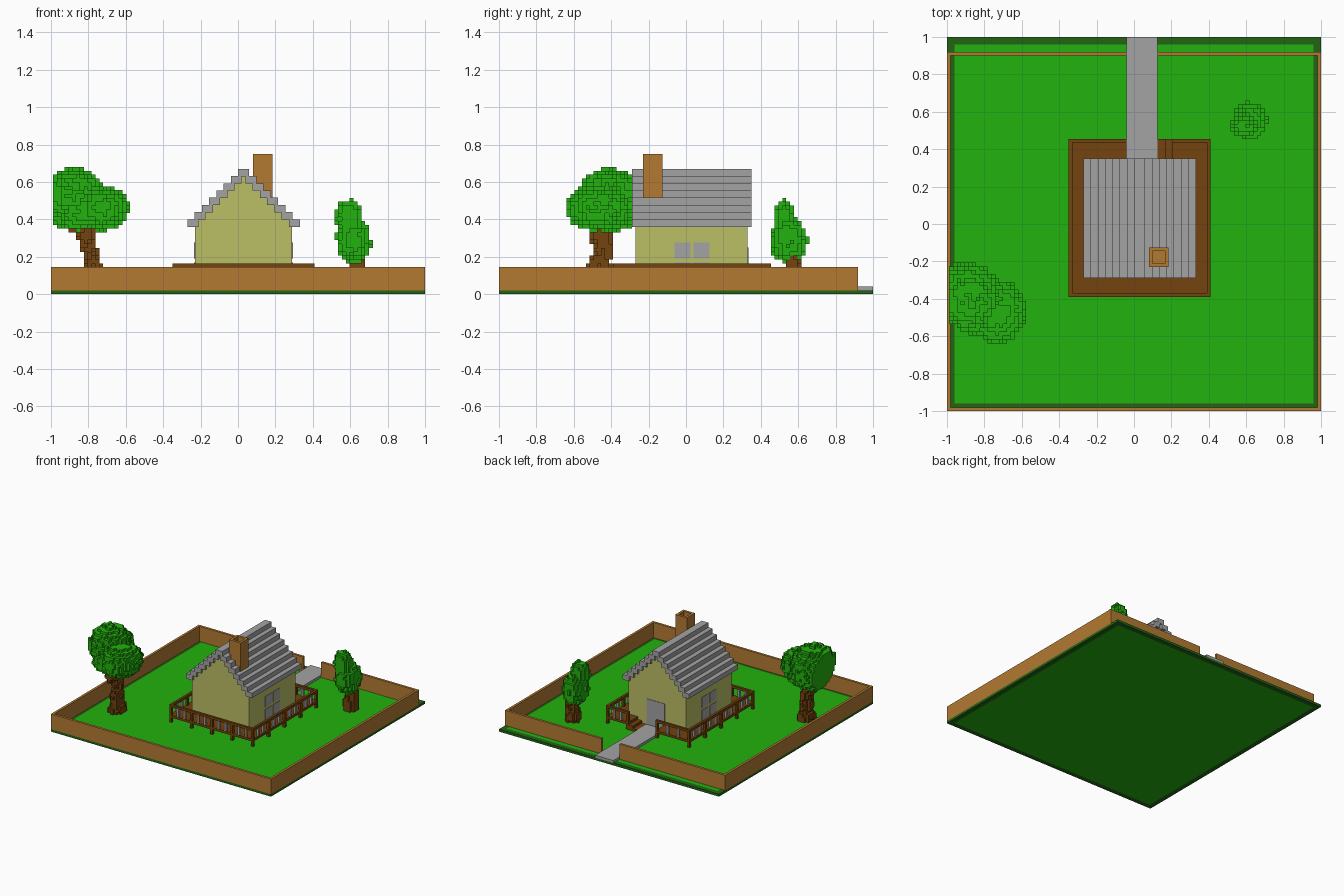
import bpy, bmesh, math, random
from mathutils import Vector

cube = bpy.data.objects.get("Cube")
if cube:
    bpy.data.objects.remove(cube, do_unlink=True)
random.seed(4)


def material(name, r, g, b):
    lin = [(c / 255 / 12.92 if c < 11 else ((c / 255 + 0.055) / 1.055) ** 2.4) for c in (r, g, b)]
    m = bpy.data.materials.new(name)
    m.use_nodes = True
    m.diffuse_color = (*lin, 1)
    m.node_tree.nodes["Principled BSDF"].inputs["Base Color"].default_value = (*lin, 1)
    return m


GRASS = material("grass green", 34, 178, 14)
HEDGE = material("dark green", 35, 100, 20)
TAN = material("tan brick", 179, 122, 50)
WOOD = material("dark wood", 115, 67, 14)
GREY = material("stone grey", 163, 163, 163)
CREAM = material("yellow plaster", 187, 191, 101)


def finish(name, bm, mat):
    me = bpy.data.meshes.new(name)
    bmesh.ops.recalc_face_normals(bm, faces=bm.faces)
    bm.to_mesh(me)
    bm.free()
    me.materials.append(mat)
    ob = bpy.data.objects.new(name, me)
    bpy.context.collection.objects.link(ob)
    return ob


def boxes(name, mat, *items):
    """One object made of boxes, each (x0, x1, y0, y1, z0, z1)."""
    bm = bmesh.new()
    for x0, x1, y0, y1, z0, z1 in items:
        for v in bmesh.ops.create_cube(bm, size=1)["verts"]:
            v.co = (x1 if v.co.x > 0 else x0, y1 if v.co.y > 0 else y0, z1 if v.co.z > 0 else z0)
    return finish(name, bm, mat)


def voxels(name, mat, blobs, rough=0.0, size=0.0206):
    """Stepped cube surface of a union of ellipsoids, each (centre, radii)."""
    cells = set()
    for c, r in blobs:
        lo = [math.floor((c[i] - r[i]) / size) - 1 for i in range(3)]
        hi = [math.ceil((c[i] + r[i]) / size) + 1 for i in range(3)]
        for i in range(lo[0], hi[0]):
            for j in range(lo[1], hi[1]):
                for k in range(lo[2], hi[2]):
                    p = [(n + 0.5) * size for n in (i, j, k)]
                    d = sum(((p[a] - c[a]) / r[a]) ** 2 for a in range(3))
                    if d < 1 + random.uniform(-rough, rough) and p[0] > -0.99 and k >= 1:
                        cells.add((i, j, k))
    bm = bmesh.new()
    for cell in cells:
        for axis in range(3):
            for side in (0, 1):
                near = list(cell)
                near[axis] += 1 if side else -1
                if tuple(near) in cells:
                    continue
                quad = []
                for a, b in ((0, 0), (1, 0), (1, 1), (0, 1)):
                    p = list(cell)
                    p[axis] += side
                    p[(axis + 1) % 3] += a
                    p[(axis + 2) % 3] += b
                    quad.append(bm.verts.new(Vector(p) * size))
                bm.faces.new(quad if side else quad[::-1])
    bmesh.ops.remove_doubles(bm, verts=bm.verts, dist=0.0005)
    return finish(name, bm, mat)


# Ground slab, its dark rim and the path to the door
boxes("lawn", GRASS, (-0.96, 0.96, -0.96, 0.96, 0, 0.02))
boxes("lawn_rim", HEDGE, (-1, 1, -1, -0.96, 0, 0.02), (-1, 1, 0.96, 1, 0, 0.02),
      (-1, -0.96, -0.96, 0.96, 0, 0.02), (0.96, 1, -0.96, 0.96, 0, 0.02))
boxes("path", GREY, (-0.04, 0.125, 0.33, 1, 0.02, 0.04))

# Garden wall, open where the path passes
boxes("garden_wall", TAN, (-1, 1, -1, -0.98, 0.02, 0.145),
      (-1, -0.98, -0.98, 0.92, 0.02, 0.145), (0.98, 1, -0.98, 0.92, 0.02, 0.145),
      (-0.98, -0.04, 0.9, 0.92, 0.02, 0.145), (0.125, 0.98, 0.9, 0.92, 0.02, 0.145))

# Deck round the house with steps down to the path
X0, X1, Y0, Y1 = -0.35, 0.41, -0.39, 0.455
boxes("deck_floor", WOOD, (X0, X1, Y0, -0.26, 0.06, 0.08),
      (X0, -0.22, -0.26, Y1, 0.06, 0.08), (0.28, X1, -0.26, Y1, 0.06, 0.08),
      (-0.22, -0.04, 0.32, Y1, 0.06, 0.08), (0.205, 0.28, 0.32, Y1, 0.06, 0.08))
boxes("deck_steps", WOOD, (0.125, 0.165, 0.335, Y1, 0.02, 0.04),
      (0.165, 0.205, 0.335, Y1, 0.02, 0.06))

# Railing: top rail, wooden posts to the ground, grey balusters between
T = 0.02
runs = [((X0, Y0), (X1 - T, Y0)), ((X0, Y0), (X0, Y1 - T)), ((X1 - T, Y0), (X1 - T, Y1 - T)),
        ((X0, Y1 - T), (-0.06, Y1 - T)), ((0.205, Y1 - T), (X1 - T, Y1 - T))]
rails, posts, balusters = [], [], []
for (ax, ay), (bx, by) in runs:
    rails.append((ax, bx + T, ay, by + T, 0.145, 0.165))
    spans = max(1, round((bx - ax + by - ay) / 0.2))
    n = spans * 3
    for i in range(n + 1):
        x, y = ax + (bx - ax) * i / n, ay + (by - ay) * i / n
        if i % 3 == 0:
            posts.append((x, x + T, y, y + T, 0.02, 0.145))
        else:
            balusters.append((x + 0.001, x + T - 0.001, y + 0.001, y + T - 0.001, 0.08, 0.145))
boxes("deck_rail", WOOD, *rails)
boxes("deck_posts", WOOD, *posts)
boxes("deck_balusters", GREY, *balusters)

# House body: gabled profile swept front to back
C = 0.03
bm = bmesh.new()
profile = [(-0.26, 0.02), (0.26, 0.02), (0.26, 0.395), (0, 0.655), (-0.26, 0.395)]
face = bm.faces.new([bm.verts.new((C + x, -0.27, z)) for x, z in profile])
ext = bmesh.ops.extrude_face_region(bm, geom=[face])
for v in ext["geom"]:
    if isinstance(v, bmesh.types.BMVert):
        v.co.y = 0.33
finish("house_walls", bm, CREAM)

# Stepped roof, mirrored about the ridge
S = 0.0386
courses = [(C - 0.03, C + 0.03, -0.29, 0.35, 0.63, 0.67)]
for i in range(1, 8):
    a, b, top = 0.03 + (i - 1) * S - 0.02, 0.03 + i * S, 0.67 - S * i
    for lo, hi in ((a, b), (-b, -a)):
        courses.append((C + lo, C + hi, -0.29, 0.35, top - 0.04, top))
boxes("roof", GREY, *courses)

# Hollow chimney
boxes("chimney", TAN, (0.08, 0.185, -0.23, -0.21, 0.5, 0.75), (0.08, 0.185, -0.145, -0.125, 0.5, 0.75),
      (0.08, 0.1, -0.21, -0.145, 0.5, 0.75), (0.165, 0.185, -0.21, -0.145, 0.5, 0.75),
      (0.1, 0.165, -0.21, -0.145, 0.5, 0.68))

# Four-pane window on each side, and the door at the path
for side, x in (("left", 0.29), ("right", -0.23)):
    boxes(side + "_window", GREY, *[(x - 0.004, x + 0.004, y, y + 0.085, z, z + 0.085)
                                    for y in (-0.062, 0.04) for z in (0.085, 0.19)])
boxes("door", GREY, (-0.04, 0.125, 0.326, 0.334, 0.04, 0.25))

# Large tree
voxels("large_tree_trunk", WOOD, [
    ((-0.775, -0.46, 0.05), (0.06, 0.07, 0.05)), ((-0.775, -0.46, 0.14), (0.045, 0.065, 0.08)),
    ((-0.785, -0.44, 0.23), (0.035, 0.045, 0.08)), ((-0.81, -0.45, 0.32), (0.05, 0.065, 0.09)),
    ((-0.86, -0.45, 0.35), (0.05, 0.03, 0.03))], 0.15)
voxels("large_tree_leaves", GRASS, [
    ((-0.88, -0.40, 0.53), (0.16, 0.17, 0.14)), ((-0.73, -0.47, 0.46), (0.145, 0.17, 0.12)),
    ((-0.90, -0.36, 0.49), (0.16, 0.155, 0.14)), ((-0.82, -0.43, 0.43), (0.15, 0.17, 0.10))], 0.12)

# Small tree
voxels("small_tree_trunk", WOOD, [
    ((0.63, 0.565, 0.07), (0.055, 0.05, 0.09)), ((0.64, 0.57, 0.15), (0.045, 0.04, 0.08))], 0.15)
voxels("small_tree_leaves", GRASS, [
    ((0.617, 0.55, 0.285), (0.092, 0.098, 0.125)), ((0.59, 0.525, 0.41), (0.068, 0.055, 0.095))], 0.12)
